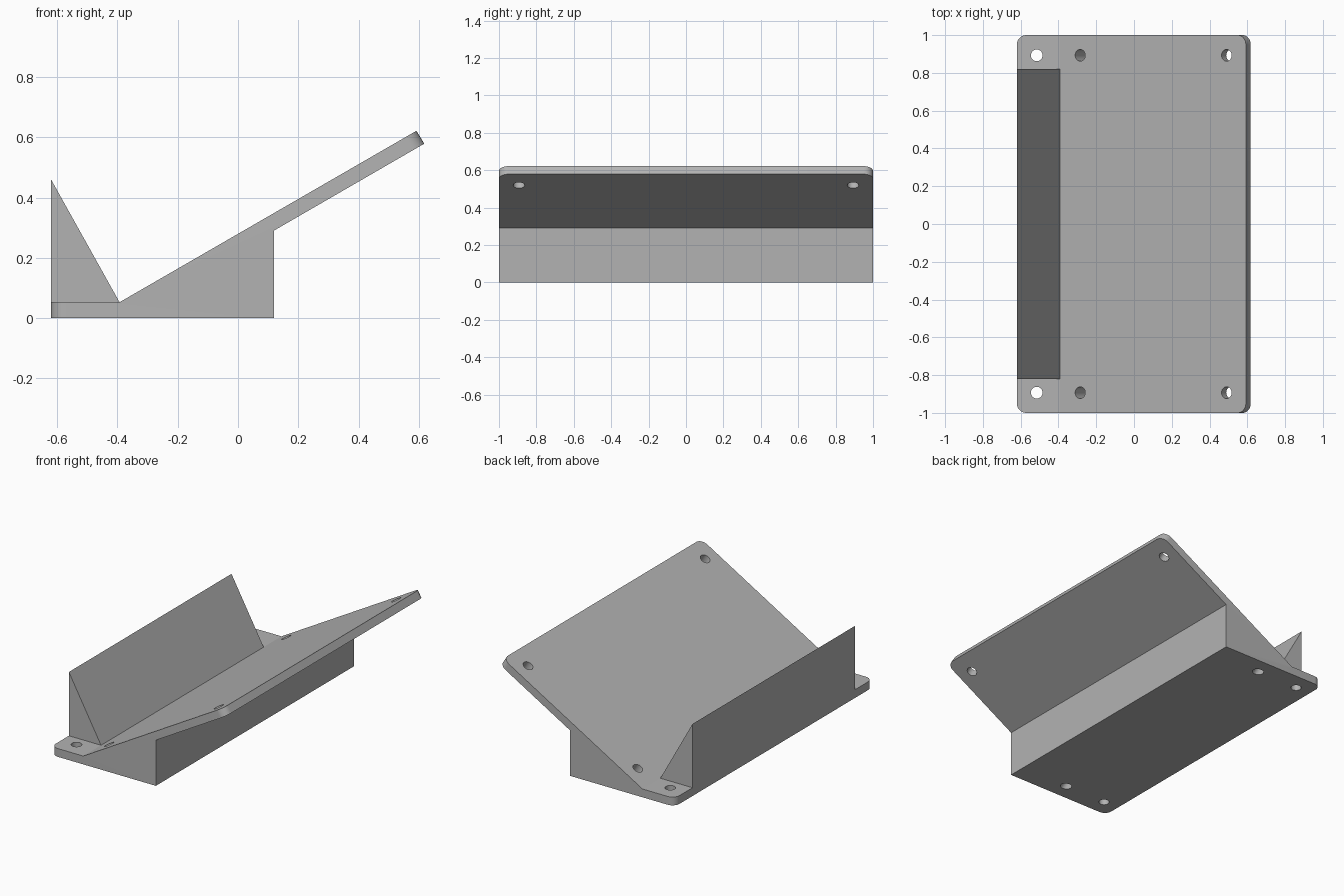
import bpy, bmesh, math
from mathutils import Vector, Matrix

if "Cube" in bpy.data.objects:
    bpy.data.objects.remove(bpy.data.objects["Cube"])

grey = bpy.data.materials.new("plain grey")
grey.diffuse_color = (0.45, 0.45, 0.45, 1)
grey.use_nodes = True
grey.node_tree.nodes["Principled BSDF"].inputs["Base Color"].default_value = grey.diffuse_color

TILT = math.radians(30)
BASE_T = 0.053      # thickness of the foot
FOLD_X = -0.393     # where the sloped plate meets the foot


def extrude_profile(name, pts, half, round_edges=(), radius=0.05):
    """Extrude an x-z profile along y; round the end corners of chosen edges."""
    bm = bmesh.new()
    front = [bm.verts.new((x, -half, z)) for x, z in pts]
    back = [bm.verts.new((x, half, z)) for x, z in pts]
    n = len(pts)
    bm.faces.new(front)
    bm.faces.new(back[::-1])
    for i in range(n):
        j = (i + 1) % n
        bm.faces.new((front[i], back[i], back[j], front[j]))
    bmesh.ops.recalc_face_normals(bm, faces=bm.faces)
    edges = [bm.edges.get((ring[a], ring[b]))
             for a, b in round_edges for ring in (front, back)]
    if edges:
        bmesh.ops.bevel(bm, geom=edges, offset=radius, segments=8,
                        profile=0.5, affect='EDGES')
    return to_object(name, bm)


def to_object(name, bm):
    mesh = bpy.data.meshes.new(name)
    bm.to_mesh(mesh)
    bm.free()
    mesh.materials.append(grey)
    ob = bpy.data.objects.new(name, mesh)
    bpy.context.collection.objects.link(ob)
    return ob


def boolean(target, tool, operation):
    """Apply a boolean and remove the tool."""
    mod = target.modifiers.new("boolean", 'BOOLEAN')
    mod.operation, mod.object, mod.solver = operation, tool, 'EXACT'
    bpy.context.view_layer.objects.active = target
    bpy.ops.object.modifier_apply(modifier=mod.name)
    bpy.data.objects.remove(tool)


def slope_z(x):
    return BASE_T + (x - FOLD_X) * math.tan(TILT)


# Foot, support block and sloped plate share one profile
stand = extrude_profile("stand", [
    (-0.62, 0), (0.12, 0), (0.12, 0.291), (0.618, 0.579),
    (0.592, slope_z(0.592)), (FOLD_X, BASE_T), (-0.62, BASE_T)],
    1.0, round_edges=[(6, 0), (3, 4)])

# Triangular back stop
stop = extrude_profile("back_stop", [
    (-0.62, BASE_T), (FOLD_X, BASE_T), (-0.62, 0.46)], 0.82)
boolean(stand, stop, 'UNION')

# Screw holes: upright through the foot, square to the slope through the plate
for x, z, tilt in ((-0.515, BASE_T, 0), (-0.285, slope_z(-0.285), -TILT),
                   (0.49, slope_z(0.49), -TILT)):
    for y in (-0.893, 0.893):
        bm = bmesh.new()
        bmesh.ops.create_cone(
            bm, cap_ends=True, segments=32, radius1=0.031, radius2=0.031, depth=0.5,
            matrix=Matrix.Translation((x, y, z)) @ Matrix.Rotation(tilt, 4, 'Y'))
        boolean(stand, to_object("hole_cutter", bm), 'DIFFERENCE')

# Smooth the rounded corners and holes, keep the flat edges crisp
bpy.ops.object.select_all(action='DESELECT')
stand.select_set(True)
bpy.context.view_layer.objects.active = stand
bpy.ops.object.shade_smooth_by_angle(angle=math.radians(30) - 0.02)
